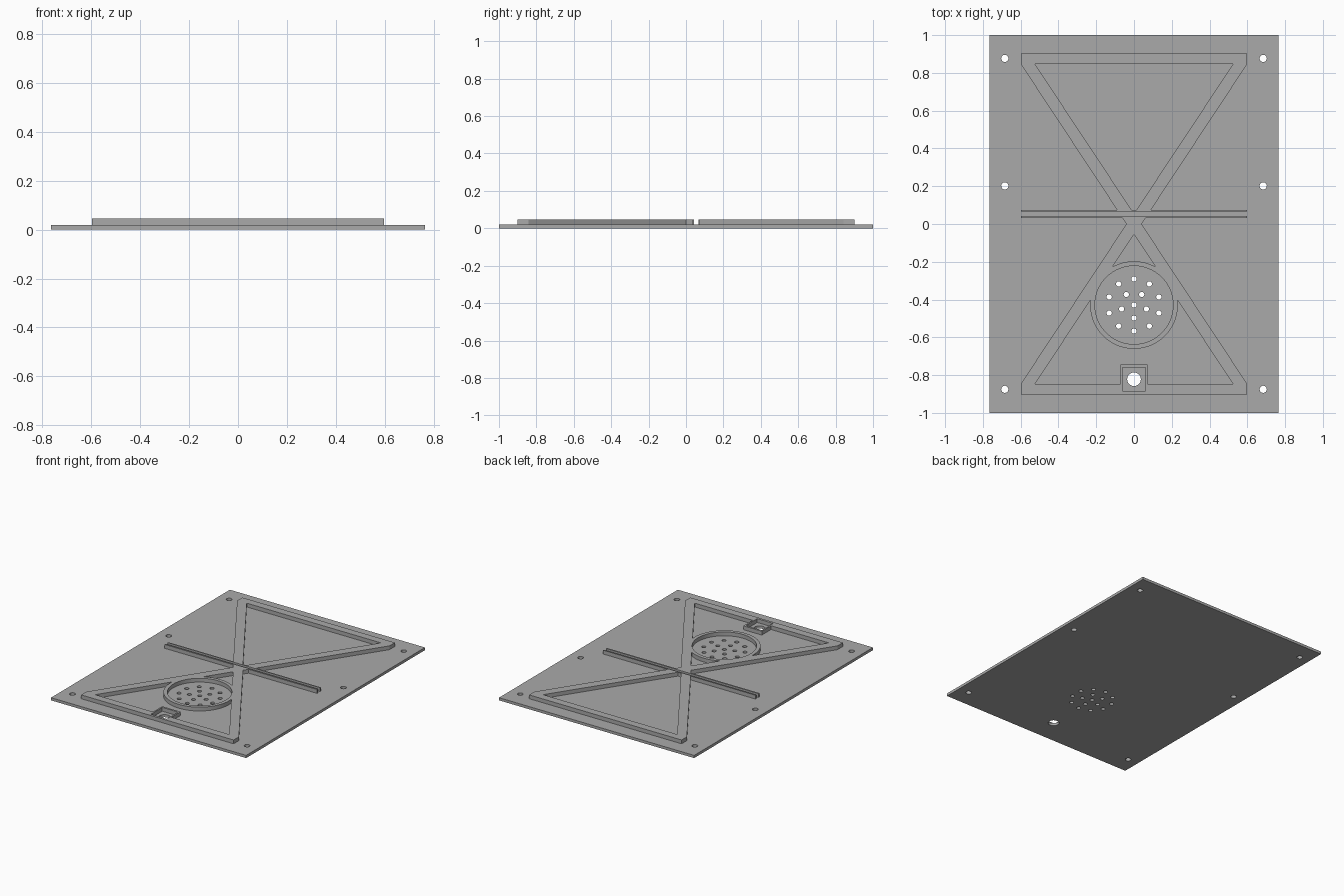
import bpy, bmesh, math

if "Cube" in bpy.data.objects:
    bpy.data.objects.remove(bpy.data.objects["Cube"], do_unlink=True)

PLATE_TOP, RIB_TOP = 0.019, 0.046
DISC_Y = -0.429

grey = bpy.data.materials.new("plain grey")
grey.use_nodes = True
colour = (0.4, 0.4, 0.4, 1)
grey.diffuse_color = colour
grey.node_tree.nodes["Principled BSDF"].inputs["Base Color"].default_value = colour


def prism(name, outline, z0, z1):
    """Extrude a flat outline between two heights."""
    bm = bmesh.new()
    face = bm.faces.new([bm.verts.new((x, y, z0)) for x, y in outline])
    ext = bmesh.ops.extrude_face_region(bm, geom=[face])["geom"]
    bmesh.ops.translate(bm, vec=(0, 0, z1 - z0),
                        verts=[v for v in ext if isinstance(v, bmesh.types.BMVert)])
    bmesh.ops.recalc_face_normals(bm, faces=bm.faces)
    mesh = bpy.data.meshes.new(name)
    bm.to_mesh(mesh)
    bm.free()
    mesh.materials.append(grey)
    obj = bpy.data.objects.new(name, mesh)
    bpy.context.collection.objects.link(obj)
    return obj


def box(x, y0, y1):
    return [(-x, y0), (x, y0), (x, y1), (-x, y1)]


def circle(x, y, r, n):
    return [(x + r * math.cos(math.tau * i / n), y + r * math.sin(math.tau * i / n))
            for i in range(n)]


def mirrored(half):
    """Close a right-hand outline with its left-hand copy."""
    return half + [(-x, y) for x, y in reversed(half) if x > 0]


def cutter(outline, z0=-0.1, z1=0.1):
    obj = prism("cutter", outline, z0, z1)
    obj.hide_render = True
    return obj


def subtract(target, tool):
    mod = target.modifiers.new("cut", 'BOOLEAN')
    mod.operation, mod.solver, mod.object = 'DIFFERENCE', 'EXACT', tool
    bpy.context.view_layer.objects.active = target
    bpy.ops.object.modifier_apply(modifier=mod.name)
    bpy.data.objects.remove(tool, do_unlink=True)


# Base plate with screw holes, speaker grille and a button hole
plate = prism("base_plate", box(0.764, -1, 1), 0, PLATE_TOP)
holes = [(sx * 0.684, y, 0.019, 24) for sx in (-1, 1) for y in (-0.875, 0.202, 0.877)]
holes += [(0, DISC_Y, 0.014, 20), (0, -0.822, 0.036, 40)]
for count, radius, start in ((10, 0.138, 90), (5, 0.069, -90)):
    for i in range(count):
        a = math.radians(start) + math.tau * i / count
        holes.append((radius * math.cos(a), DISC_Y + radius * math.sin(a), 0.014, 20))
for hole in holes:
    subtract(plate, cutter(circle(*hole)))

# Ribs: hourglass outline with a crossbar through the waist
ribs = prism("stiffening_ribs", mirrored([
    (0.597, -0.902), (0.597, -0.843), (0.04, 0), (0.061, 0.032), (0.597, 0.032),
    (0.597, 0.074), (0.089, 0.074), (0.597, 0.843), (0.597, 0.902)]), PLATE_TOP, RIB_TOP)

# Upper opening, and lower opening that leaves the ring and square boss standing
subtract(ribs, cutter(mirrored([(0.0126, 0.074), (0.525, 0.848)])))
window = cutter(mirrored([(0.525, -0.848), (0, -0.055)]))
subtract(window, cutter(circle(0, DISC_Y, 0.232, 96), -0.2, 0.2))
subtract(window, cutter(box(0.072, -0.95, -0.745), -0.2, 0.2))
subtract(ribs, window)

# Ring bore, square pocket and the slot along the crossbar
for outline in (circle(0, DISC_Y, 0.207, 96), box(0.062, -0.885, -0.759),
                box(0.7, 0.043, 0.066)):
    subtract(ribs, cutter(outline))

# Smooth round walls, keep hard edges
for obj in (plate, ribs):
    bpy.ops.object.select_all(action='DESELECT')
    obj.select_set(True)
    bpy.context.view_layer.objects.active = obj
    bpy.ops.object.shade_smooth_by_angle(angle=math.radians(30))
